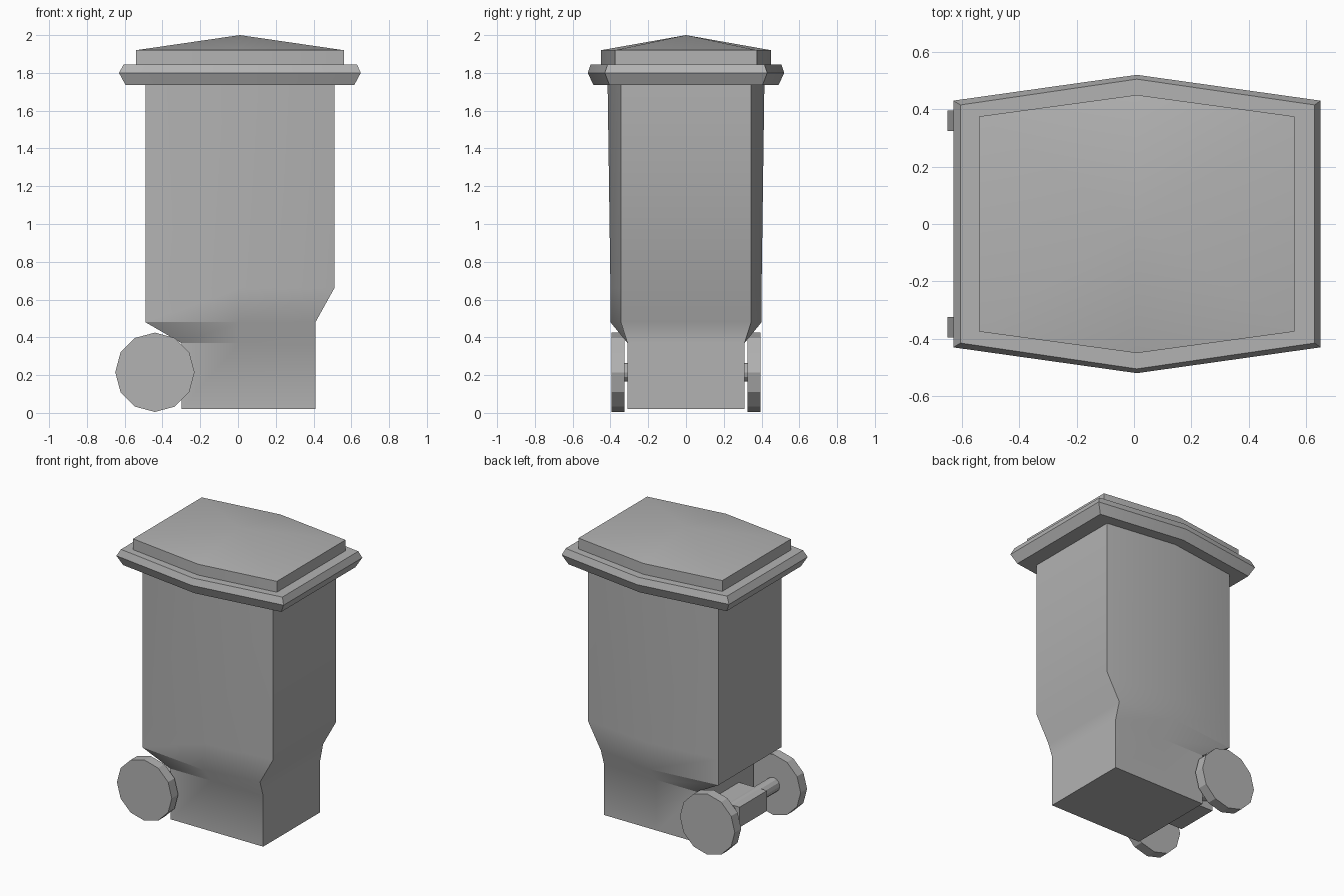
import bpy, bmesh, math

cube = bpy.data.objects.get("Cube")
if cube:
    bpy.data.objects.remove(cube, do_unlink=True)

grey = bpy.data.materials.new("bin grey")
grey.use_nodes = True
colour = (0.45, 0.45, 0.45, 1)
grey.diffuse_color = colour
grey.node_tree.nodes["Principled BSDF"].inputs["Base Color"].default_value = colour

MID = 0.01  # x of the bulge in the long sides


def finish(bm, name, angle=30):
    bmesh.ops.recalc_face_normals(bm, faces=bm.faces)
    mesh = bpy.data.meshes.new(name)
    bm.to_mesh(mesh)
    bm.free()
    mesh.materials.append(grey)
    obj = bpy.data.objects.new(name, mesh)
    bpy.context.collection.objects.link(obj)
    bpy.ops.object.select_all(action='DESELECT')
    obj.select_set(True)
    bpy.context.view_layer.objects.active = obj
    bpy.ops.object.shade_smooth_by_angle(angle=math.radians(angle))
    return obj


def loft(name, rings, apex=None):
    """Stack six-sided rings given as (z, left, right, end y, middle y)."""
    bm = bmesh.new()
    loops = []
    for z, left, right, end, mid in rings:
        outline = [(left, -end), (MID, -mid), (right, -end),
                   (right, end), (MID, mid), (left, end)]
        loops.append([bm.verts.new((x, y, z)) for x, y in outline])
    for low, high in zip(loops, loops[1:]):
        for i in range(6):
            j = (i + 1) % 6
            bm.faces.new((low[i], low[j], high[j], high[i]))
    bm.faces.new(loops[0][::-1])
    if apex:
        tip = bm.verts.new(apex)
        for i in range(6):
            bm.faces.new((loops[-1][i], loops[-1][(i + 1) % 6], tip))
    else:
        bm.faces.new(loops[-1])
    return finish(bm, name)


def cylinder(name, sides, radius, y0, y1):
    bm = bmesh.new()
    bmesh.ops.create_cone(bm, cap_ends=True, segments=sides, radius1=radius,
                          radius2=radius, depth=abs(y1 - y0))
    obj = finish(bm, name, 20)
    obj.rotation_euler.x = math.pi / 2
    obj.location = (-0.44, (y0 + y1) / 2, 0.215)
    return obj


# Bin body, narrowing to a plain box at the foot
loft("bin_body", [
    (0.02, -0.30, 0.41, 0.31, 0.31),
    (0.37, -0.30, 0.41, 0.31, 0.31),
    (0.48, -0.49, 0.41, 0.345, 0.40),
    (0.66, -0.49, 0.51, 0.345, 0.40),
    (1.74, -0.49, 0.51, 0.345, 0.415),
])

# Lid with bevelled rim, raised step and shallow peak
loft("lid", [
    (1.735, -0.595, 0.615, 0.405, 0.49),
    (1.80, -0.63, 0.65, 0.43, 0.52),
    (1.845, -0.605, 0.63, 0.415, 0.505),
    (1.845, -0.54, 0.56, 0.375, 0.45),
    (1.92, -0.54, 0.56, 0.375, 0.45),
], apex=(MID, 0, 2.0))

# Wheels, axle and the block that carries it
for side, name in ((1, "back_wheel"), (-1, "front_wheel")):
    cylinder(name, 12, 0.21, side * 0.325, side * 0.395)
cylinder("axle", 12, 0.05, -0.33, 0.33)

bm = bmesh.new()
bmesh.ops.create_cube(bm, size=1)
bmesh.ops.scale(bm, vec=(0.23, 0.30, 0.14), verts=bm.verts)
bmesh.ops.translate(bm, vec=(-0.40, 0, 0.19), verts=bm.verts)
finish(bm, "axle_block")
